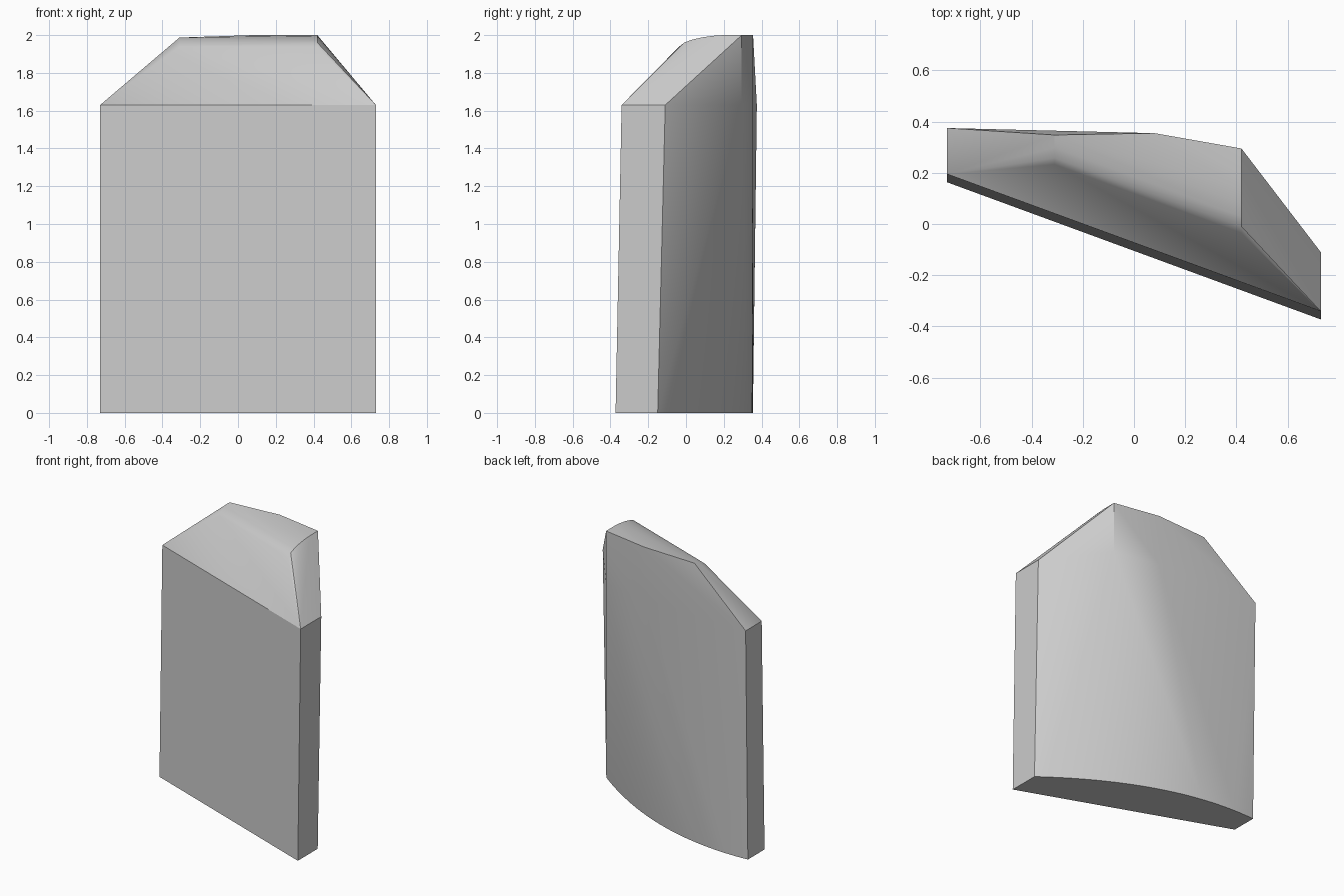
import bpy
import bmesh
from math import radians

cube = bpy.data.objects.get("Cube")
if cube:
    bpy.data.objects.remove(cube, do_unlink=True)

# Single plain grey
grey = bpy.data.materials.new("plain_grey")
grey.use_nodes = True
colour = (0.6, 0.6, 0.6, 1)
grey.diffuse_color = colour
grey.node_tree.nodes["Principled BSDF"].inputs["Base Color"].default_value = colour

HALF = 0.73       # half width
SHOULDER = 1.63   # height where the top starts to taper
SLANT = -0.367    # front wall runs back towards -x
points = []

# Slanted front wall, leaning slightly back
for x in (-HALF, HALF):
    points += [(x, SLANT * x - 0.105, 0), (x, SLANT * x - 0.073, SHOULDER)]

# Bowed back edge of the foot
SEGMENTS = 28
for i in range(SEGMENTS + 1):
    u = 2 * i / SEGMENTS - 1
    points.append((HALF * u, 0.1 - 0.25 * u + 0.15 * (1 - u * u), 0))

# Back wall at the shoulder
for x, y in ((-HALF, 0.375), (0.08, 0.355), (0.42, 0.295), (HALF, -0.11)):
    points.append((x, y, SHOULDER))

# Rounded crest swept parallel to the front wall, trimmed by the back wall
crest = [(-0.035, 1.94), (-0.01, 1.96), (0.03, 1.975), (0.08, 1.987),
         (0.14, 1.996), (0.2, 2.0)]
for x in (-0.31, 0.42):
    shift = SLANT * (x - 0.42)
    points += [(x, y + shift, z) for y, z in crest if y + shift < 0.36]
points += [(0.08, 0.355, 2), (0.42, 0.295, 2)]

# Wrap the outline points into one closed solid
bm = bmesh.new()
for p in points:
    bm.verts.new(p)
hull = bmesh.ops.convex_hull(bm, input=bm.verts)
spare = {v for v in hull["geom_interior"] + hull["geom_unused"]
         if isinstance(v, bmesh.types.BMVert)}
bmesh.ops.delete(bm, geom=list(spare), context="VERTS")
bmesh.ops.dissolve_limit(bm, angle_limit=radians(0.4), verts=bm.verts, edges=bm.edges)
bmesh.ops.recalc_face_normals(bm, faces=bm.faces)

mesh = bpy.data.meshes.new("tapered_slab")
bm.to_mesh(mesh)
bm.free()
mesh.materials.append(grey)
slab = bpy.data.objects.new("tapered_slab", mesh)
bpy.context.collection.objects.link(slab)

# Soft crest and back, crisp corners
bpy.ops.object.select_all(action="DESELECT")
slab.select_set(True)
bpy.context.view_layer.objects.active = slab
bpy.ops.object.shade_smooth_by_angle(angle=radians(27))
